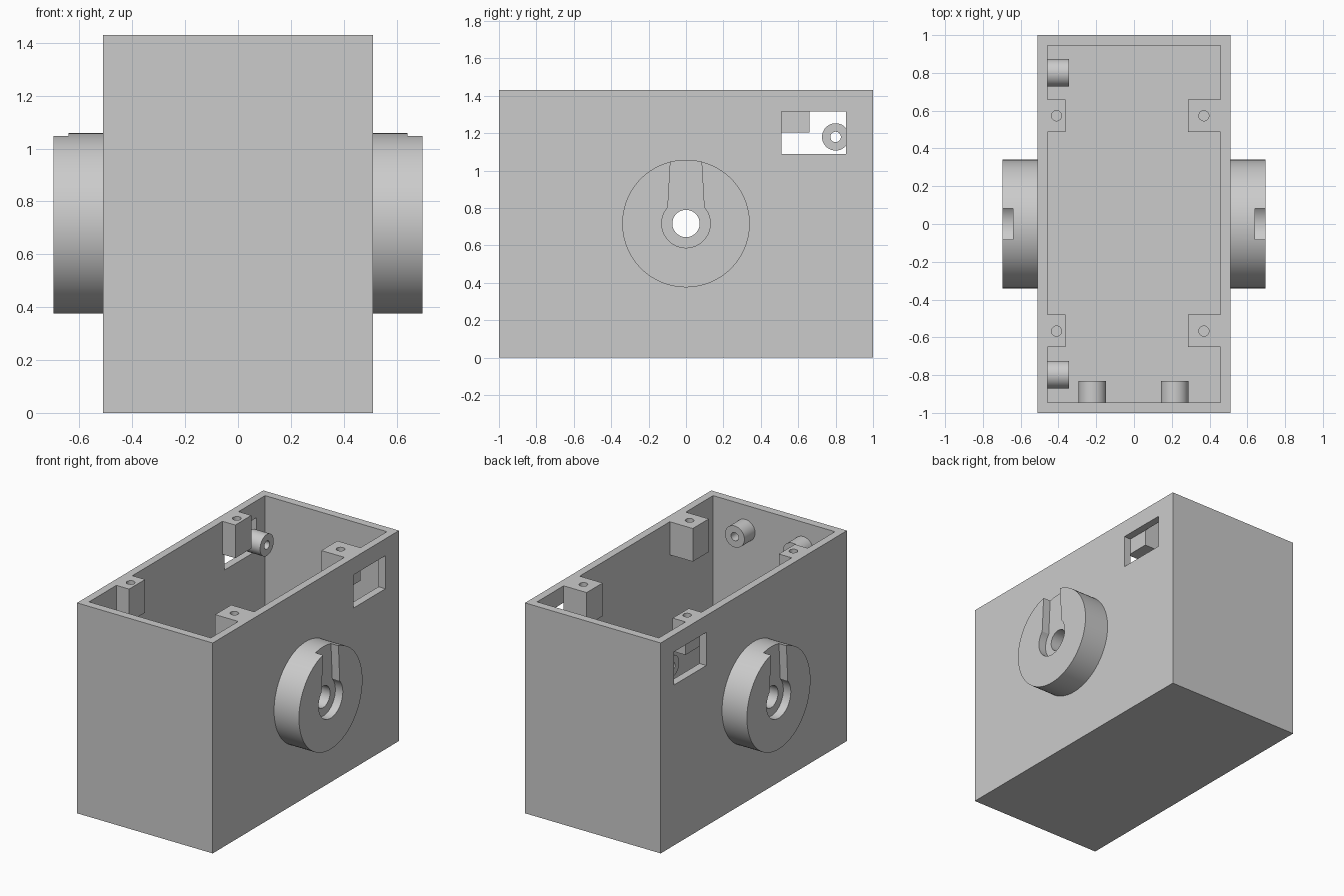
import bpy, bmesh, math
from mathutils import Matrix, Vector

if "Cube" in bpy.data.objects:
    bpy.data.objects.remove(bpy.data.objects["Cube"])

grey = bpy.data.materials.new("plain grey")
grey.diffuse_color = (0.6, 0.6, 0.6, 1)
grey.use_nodes = True
grey.node_tree.nodes["Principled BSDF"].inputs["Base Color"].default_value = grey.diffuse_color

W, L, H = 0.51, 1.0, 1.43        # half width, half length, height
IX, IY, FLOOR = 0.458, 0.945, 0.055
HUB_Z, HUB_R, HUB_X = 0.717, 0.341, 0.697


def finish(name, bm):
    bmesh.ops.recalc_face_normals(bm, faces=bm.faces[:])
    me = bpy.data.meshes.new(name)
    bm.to_mesh(me)
    bm.free()
    me.materials.append(grey)
    ob = bpy.data.objects.new(name, me)
    bpy.context.collection.objects.link(ob)
    return ob


def box(name, lo, hi):
    lo, hi = Vector(lo), Vector(hi)
    bm = bmesh.new()
    bmesh.ops.create_cube(bm, size=1)
    for v in bm.verts:
        v.co = Vector([(lo[i] + hi[i]) / 2 + v.co[i] * (hi[i] - lo[i]) for i in range(3)])
    return finish(name, bm)


def rod(name, start, axis, r, length, seg=32):
    """Cylinder from start along +axis."""
    bm = bmesh.new()
    d = Vector({"x": (1, 0, 0), "y": (0, 1, 0), "z": (0, 0, 1)}[axis])
    rot = Vector((0, 0, 1)).rotation_difference(d).to_matrix().to_4x4()
    mat = Matrix.Translation(Vector(start) + d * length / 2) @ rot
    bmesh.ops.create_cone(bm, cap_ends=True, segments=seg, radius1=r, radius2=r,
                          depth=length, matrix=mat)
    return finish(name, bm)


def cut(ob, *cutters):
    for c in cutters:
        m = ob.modifiers.new("cut", "BOOLEAN")
        m.operation, m.solver, m.object = "DIFFERENCE", "EXACT", c
    dg = bpy.context.evaluated_depsgraph_get()
    dg.update()
    me = bpy.data.meshes.new_from_object(ob.evaluated_get(dg))
    ob.modifiers.clear()
    ob.data = me
    for c in cutters:
        bpy.data.objects.remove(c)
    return ob


def smooth(ob):
    bpy.ops.object.select_all(action="DESELECT")
    ob.select_set(True)
    bpy.context.view_layer.objects.active = ob
    bpy.ops.object.shade_smooth_by_angle(angle=math.radians(30))


def keyhole(x0, x1):
    """Round recess with a tapering slot that opens at the top of the hub."""
    pts = [(0.08, 1.1), (-0.08, 1.1)]
    for i in range(33):
        a = math.radians(138.2 + (401.8 - 138.2) * i / 32)
        pts.append((0.13 * math.cos(a), HUB_Z + 0.13 * math.sin(a)))
    bm = bmesh.new()
    f = bm.faces.new([bm.verts.new((x0, y, z)) for y, z in pts])
    ext = bmesh.ops.extrude_face_region(bm, geom=[f])["geom"]
    bmesh.ops.translate(bm, vec=(x1 - x0, 0, 0),
                        verts=[g for g in ext if isinstance(g, bmesh.types.BMVert)])
    return finish("keyhole", bm)


# Open-topped case with a window and a shaft hole through both long walls
case = box("case", (-W, -L, 0), (W, L, H))
cut(case,
    box("cavity", (-IX, -IY, FLOOR), (IX, IY, H + 0.2)),
    box("windows", (-1, 0.51, 1.09), (1, 0.855, 1.315)),
    rod("shaft", (-1, 0, HUB_Z), "x", 0.073, 2, 48))
smooth(case)

# Round hubs on both sides
for s, side in ((-1, "left"), (1, "right")):
    a, b = sorted((s * W, s * HUB_X))
    hub = rod(side + "_hub", (a, 0, HUB_Z), "x", HUB_R, b - a, 96)
    k0, k1 = sorted((s * 0.641, s * 0.8))
    cut(hub, keyhole(k0, k1), rod("shaft", (-1, 0, HUB_Z), "x", 0.073, 2, 48))
    smooth(hub)

# Screw posts hanging from the rim
for y0, end in ((-0.652, "front"), (0.488, "back")):
    for x0, x1, hx, side in ((-IX, -0.362, -0.41, "left"), (0.285, IX, 0.37, "right")):
        post = box(f"{end}_{side}_post", (x0, y0, 1.205), (x1, y0 + 0.172, H))
        cut(post, rod("screw_hole", (hx, y0 + 0.085, 1.23), "z", 0.027, 0.4, 24))
        smooth(post)

# Hollow bosses on the left wall and the front wall
bosses = [("left_boss", (-IX, y, 1.18), "x") for y in (-0.797, 0.8)]
bosses += [("front_boss", (x, -IY, 1.26), "y") for x in (-0.22, 0.215)]
for name, start, axis in bosses:
    boss = rod(name, start, axis, 0.073, 0.115, 40)
    back = Vector(start) - Vector((axis == "x", axis == "y", 0)) * 0.1
    cut(boss, rod("bore", back, axis, 0.028, 0.4, 24))
    smooth(boss)
